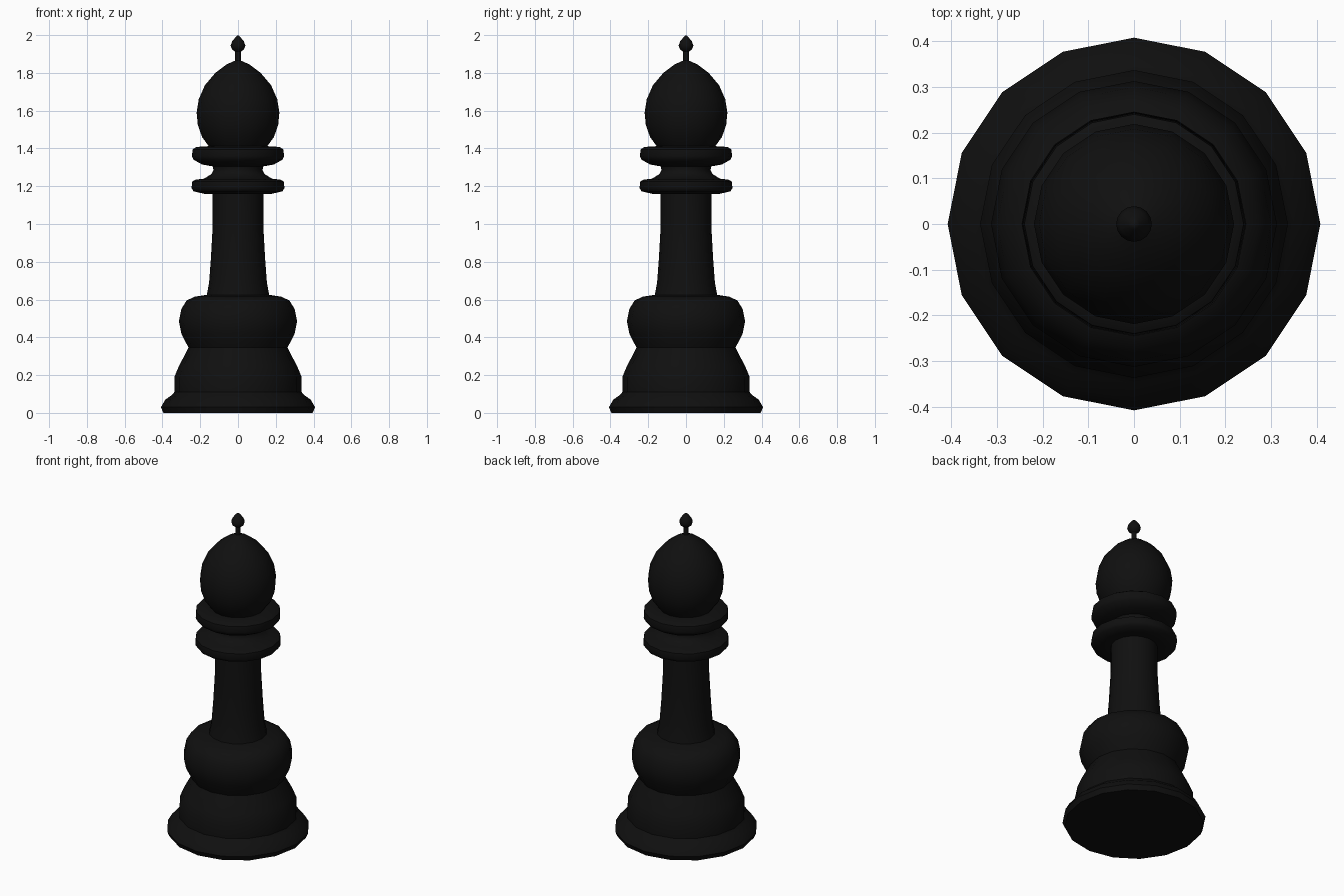
import bpy
import bmesh
import math

SIDES = 16

default_cube = bpy.data.objects.get("Cube")
if default_cube:
    bpy.data.objects.remove(default_cube, do_unlink=True)

# Single black finish
black = bpy.data.materials.new("black_paint")
black.use_nodes = True
colour = (0.005, 0.005, 0.005, 1)
black.diffuse_color = colour
black.node_tree.nodes["Principled BSDF"].inputs["Base Color"].default_value = colour


def make_ring(bm, radius, height):
    """One horizontal ring of vertices, or a single pole vertex."""
    if radius == 0:
        return [bm.verts.new((0, 0, height))] * SIDES
    step = math.tau / SIDES
    return [bm.verts.new((radius * math.cos(i * step), radius * math.sin(i * step), height))
            for i in range(SIDES)]


def turned_part(name, profile):
    """Turn a (radius, height) profile, listed bottom to top, around z."""
    bm = bmesh.new()
    rings = [make_ring(bm, radius, height) for radius, height in profile]
    for low, high in zip(rings, rings[1:]):
        for i in range(SIDES):
            j = (i + 1) % SIDES
            corners = [low[i], low[j], high[j], high[i]]
            # Triangles meet at a pole, quads everywhere else
            bm.faces.new(list(dict.fromkeys(corners)))
    mesh = bpy.data.meshes.new(name)
    bm.to_mesh(mesh)
    bm.free()
    mesh.materials.append(black)
    part = bpy.data.objects.new(name, mesh)
    bpy.context.collection.objects.link(part)
    bpy.ops.object.select_all(action='DESELECT')
    part.select_set(True)
    bpy.context.view_layer.objects.active = part
    bpy.ops.object.shade_smooth_by_angle(angle=math.radians(50))
    return part


# Foot with a flat underside and rounded rim
turned_part("foot", [
    (0, 0), (.395, 0), (.408, .03), (.385, .07), (.35, .095), (.337, .11)])

# Flared skirt narrowing to a waist
turned_part("skirt", [
    (.337, .11), (.337, .19), (.312, .25), (.28, .31), (.262, .345)])

# Rounded cushion above the waist
turned_part("cushion", [
    (.262, .345), (.3, .42), (.313, .485), (.3, .55), (.272, .595),
    (.23, .615), (.165, .625)])

# Slim tapered column
turned_part("column", [
    (.165, .625), (.153, .69), (.144, .81), (.134, .99), (.134, 1.16)])

# Lower collar and the concave neck above it
turned_part("lower_collar", [
    (.134, 1.16), (.18, 1.16), (.235, 1.173), (.246, 1.19), (.242, 1.225),
    (.225, 1.235), (.18, 1.24), (.14, 1.265), (.13, 1.285), (.134, 1.305)])

# Upper collar
turned_part("upper_collar", [
    (.134, 1.305), (.19, 1.315), (.235, 1.34), (.244, 1.36), (.24, 1.395),
    (.22, 1.408), (.155, 1.412)])

# Pointed dome head
turned_part("head", [
    (.155, 1.412), (.19, 1.46), (.213, 1.525), (.219, 1.59), (.208, 1.66),
    (.175, 1.735), (.12, 1.8), (.06, 1.845), (.015, 1.865)])

# Thin stem and teardrop finial
turned_part("finial_stem", [(.015, 1.865), (.015, 1.912)])
turned_part("finial", [
    (.015, 1.912), (.032, 1.925), (.039, 1.945), (.031, 1.967),
    (.012, 1.99), (0, 2)])
